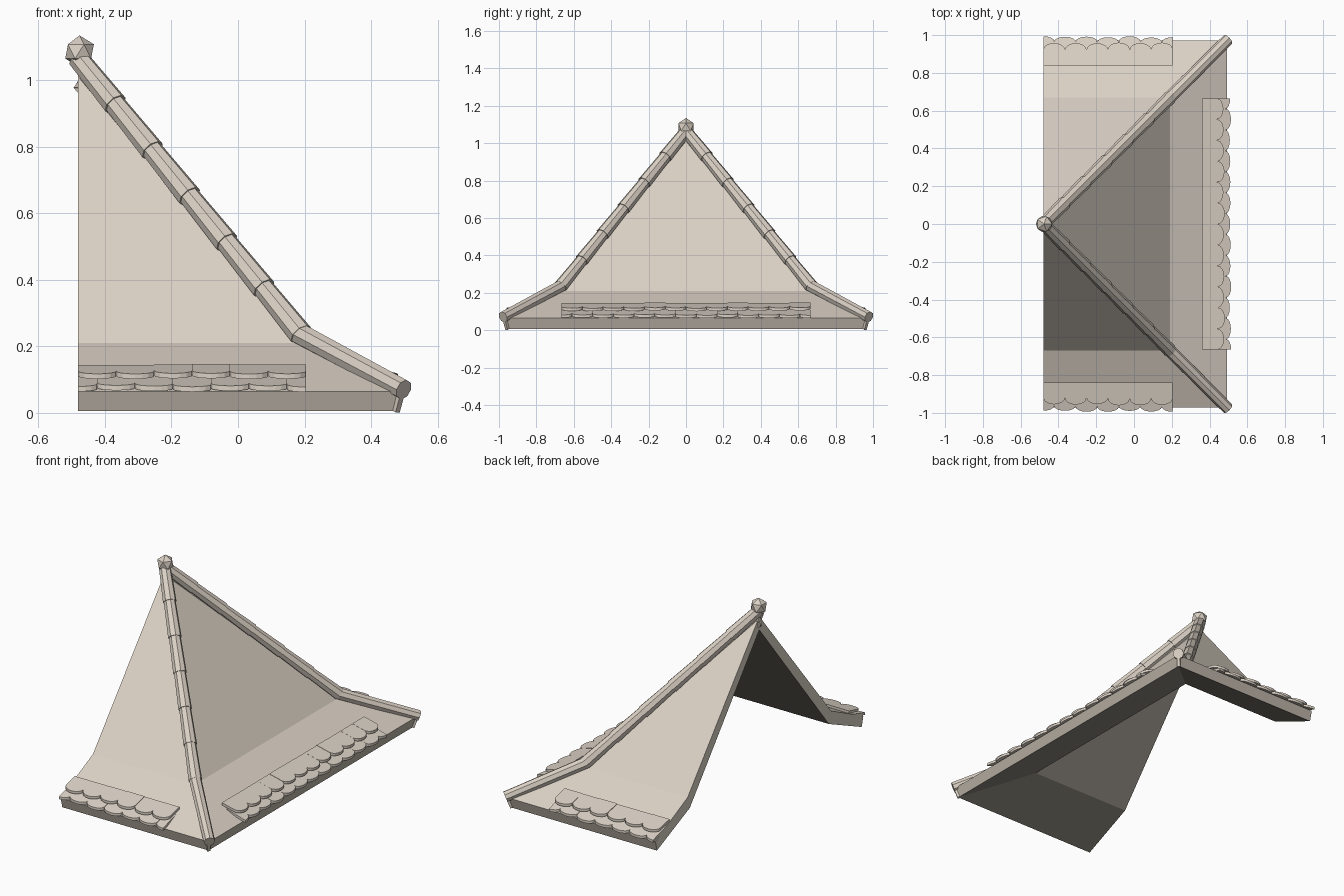
import bpy, bmesh, math, random
from mathutils import Vector

if "Cube" in bpy.data.objects:
    bpy.data.objects.remove(bpy.data.objects["Cube"])

random.seed(4)
X0 = -0.48                      # x of the open gable side and the apex


def material(name, rgb):
    m = bpy.data.materials.new(name)
    m.diffuse_color = (*rgb, 1)
    m.use_nodes = True
    m.node_tree.nodes["Principled BSDF"].inputs["Base Color"].default_value = m.diffuse_color
    return m


beige = material("warm_beige", (0.71, 0.64, 0.56))
fascia = material("fascia_taupe", (0.50, 0.45, 0.385))
shade = material("dark_underside", (0.25, 0.23, 0.195))


def finish(bm, name, mats=(beige,)):
    bmesh.ops.recalc_face_normals(bm, faces=bm.faces)
    me = bpy.data.meshes.new(name)
    bm.to_mesh(me)
    bm.free()
    for m in mats:
        me.materials.append(m)
    ob = bpy.data.objects.new(name, me)
    bpy.context.collection.objects.link(ob)
    return ob


# Roof shell: three flared slopes, open towards -x
def roof_shell():
    bm = bmesh.new()

    def ring(d, z):
        return [bm.verts.new((x, y, z)) for x, y in
                ((X0, -d), (X0 + d, -d), (X0 + d, d), (X0, d))]

    profile = [(0.67, 0.21), (0.972, 0.065), (0.957, 0.005), (0.65, 0.14)]
    top = bm.verts.new((X0, 0, 1.025))
    under = bm.verts.new((X0, 0, 0.945))
    rings = [ring(d, z) for d, z in profile]
    for i in range(3):
        bm.faces.new((top, rings[0][i], rings[0][i + 1]))
        bm.faces.new((under, rings[3][i + 1], rings[3][i])).material_index = 2
        # flare on top, fascia at the eave, flare underneath
        for mat, (a, b) in enumerate(zip(rings, rings[1:])):
            f = bm.faces.new((a[i], b[i], b[i + 1], a[i + 1]))
            f.material_index = mat
    # cut edge along the open side
    for k in (0, 3):
        a, b, c, d = (r[k] for r in rings)
        bm.faces.new((a, b, c, d))
        bm.faces.new((top, a, d, under))
    finish(bm, "roof_shell", (beige, fascia, shade))


# Sweep a cross-section ring along frames given as (centre, side, up, scale)
def sweep(bm, frames, section):
    rings = [[bm.verts.new(c + s * (u * k) + n * (v * k)) for u, v in section]
             for c, s, n, k in frames]
    m = len(section)
    for a, b in zip(rings, rings[1:]):
        for i in range(m):
            j = (i + 1) % m
            bm.faces.new((a[i], a[j], b[j], b[i]))
    bm.faces.new(rings[0])
    bm.faces.new(rings[-1])


OCT = [(math.cos(math.tau * i / 8), math.sin(math.tau * i / 8)) for i in range(8)]
BOARD = [(-0.009, 0), (0.009, 0), (0.009, -0.073), (-0.009, -0.073)]


def hip(side_sign, label):
    def pt(d, z):
        return Vector((X0 + d, side_sign * d, z))

    apex, kink, end = pt(0, 1.065), pt(0.67, 0.235), pt(0.978, 0.07)
    side = Vector((1, -side_sign, 0)).normalized()

    def up(a, b):
        n = (b - a).normalized().cross(side)
        return n if n.z > 0 else -n

    n1, n2 = up(apex, kink), up(kink, end)
    nm = (n1 + n2).normalized()

    # overlapping tapered cap tiles on the steep part
    bm = bmesh.new()
    for i in range(6):
        a = apex.lerp(kink, max(0, i - 0.06) / 6)
        b = apex.lerp(kink, (i + 1) / 6)
        sweep(bm, [(a, side, n1, 0.032), (b, side, n1, 0.037)], OCT)
    finish(bm, label + "_hip_cap_tiles")

    # plain cap on the flared eave
    bm = bmesh.new()
    sweep(bm, [(apex.lerp(kink, 0.95), side, n1, 0.033), (kink, side, nm, 0.034),
               (end, side, n2, 0.031)], OCT)
    finish(bm, label + "_hip_eave_cap")

    # thin board under the caps
    bm = bmesh.new()
    sweep(bm, [(apex.lerp(kink, 0.04), side, n1, 1), (kink, side, nm, 1),
               (end, side, n2, 1)], BOARD)
    finish(bm, label + "_hip_board")


# One row of scalloped tiles lying on an eave
def tile_row(name, place, u0, u1, count, shift, d0, z0, tip, z_tip, depth, thick):
    bm = bmesh.new()
    w = (u1 - u0) / count
    slope = (z_tip - z0) / (tip - d0)
    for i in range(count + (1 if shift else 0)):
        mid = u0 + (i + 0.5 - shift) * w
        jit = random.uniform(-0.005, 0.003)
        lift = random.uniform(-0.002, 0.002)
        outline = [(max(u0, mid - w / 2), d0), (min(u1, mid + w / 2), d0)]
        for k in range(9):
            ang = math.pi * k / 8
            u = mid + math.cos(ang) * w / 2
            if u0 - 1e-5 <= u <= u1 + 1e-5:
                outline.append((u, tip + jit - depth * (1 - math.sin(ang))))
        loops = []
        for dz in (0, -thick):
            loops.append([bm.verts.new((*place(u, d), z0 + slope * (d - d0) + dz + lift))
                          for u, d in outline])
        top, bot = loops
        bm.faces.new(top)
        bm.faces.new(bot[::-1])
        for k in range(len(top)):
            j = (k + 1) % len(top)
            bm.faces.new((top[k], top[j], bot[j], bot[k]))
    finish(bm, name)


def eave_tiles(label, place, u0, u1, count):
    tile_row(label + "_upper_tiles", place, u0, u1, count, 0,
             0.84, 0.146, 0.958, 0.118, 0.035, 0.015)
    tile_row(label + "_lower_tiles", place, u0, u1, count, 0.5,
             0.87, 0.115, 0.992, 0.080, 0.026, 0.015)


# Finial at the apex
def finial():
    bm = bmesh.new()
    bmesh.ops.create_icosphere(bm, subdivisions=1, radius=0.048)
    bmesh.ops.translate(bm, verts=bm.verts, vec=(X0 + 0.004, 0, 1.086))
    finish(bm, "apex_finial")


roof_shell()
hip(-1, "front")
hip(1, "back")
eave_tiles("front", lambda u, d: (u, -d), X0, 0.205, 6)
eave_tiles("back", lambda u, d: (u, d), X0, 0.205, 6)
eave_tiles("right", lambda u, d: (X0 + d, u), -0.665, 0.665, 12)
finial()
